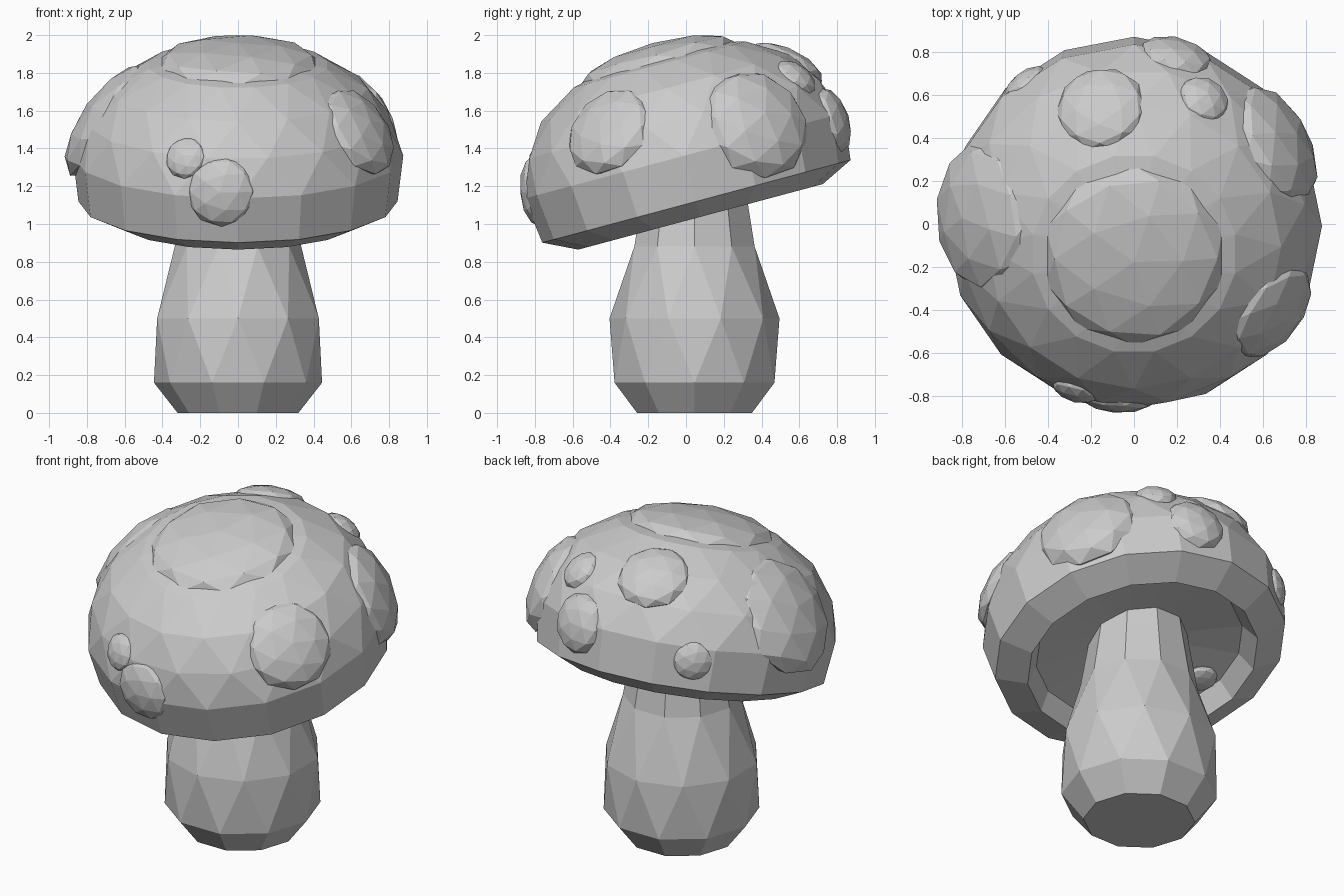
import bpy, bmesh, math
from mathutils import Vector, Matrix
from mathutils.bvhtree import BVHTree

if "Cube" in bpy.data.objects:
    bpy.data.objects.remove(bpy.data.objects["Cube"])


def make_object(name, bm, matrix):
    bmesh.ops.transform(bm, matrix=matrix, verts=bm.verts)
    bmesh.ops.recalc_face_normals(bm, faces=bm.faces)
    mesh = bpy.data.meshes.new(name)
    bm.to_mesh(mesh)
    obj = bpy.data.objects.new(name, mesh)
    bpy.context.collection.objects.link(obj)
    return obj


def lathe(profile, sides):
    """Profile of (radius, height, twist); a twist of 1 turns the ring half a
    step, giving triangular facets; radius 0 closes the shape with a point."""
    bm = bmesh.new()
    rings, offset = [], 0.0
    for r, h, twist in profile:
        offset += twist * 0.5
        if r == 0:
            rings.append(([bm.verts.new((0, 0, h))], twist))
            continue
        angles = [2 * math.pi * (i + offset) / sides for i in range(sides)]
        rings.append(([bm.verts.new((r * math.cos(a), r * math.sin(a), h))
                       for a in angles], twist))
    for (a, _), (b, twist) in zip(rings, rings[1:]):
        for i in range(sides):
            j = (i + 1) % sides
            if len(a) == 1:
                bm.faces.new((a[0], b[j], b[i]))
            elif len(b) == 1:
                bm.faces.new((a[i], a[j], b[0]))
            elif twist:
                bm.faces.new((a[i], a[j], b[i]))
                bm.faces.new((a[j], b[j], b[i]))
            else:
                bm.faces.new((a[i], a[j], b[j], b[i]))
    return bm


def flat_ball(name, matrix, radius, thick):
    bm = bmesh.new()
    bmesh.ops.create_icosphere(bm, subdivisions=2, radius=1)
    make_object(name, bm, matrix @ Matrix.Diagonal((radius, radius, thick, 1)))


# Stem: bulging, ten sided, tapering into the cap
stem = lathe([(0, 0, 0), (0.32, 0, 0), (0.445, 0.16, 0), (0.45, 0.50, 1),
              (0.335, 0.88, 1), (0.29, 1.15, 0), (0.27, 1.28, 0), (0, 1.30, 0)], 10)
make_object("stem", stem, Matrix.Translation((0, 0.045, 0)))

# Cap: faceted dome with a shallow hollow below, tipped towards the front
cap_matrix = Matrix.Translation((0, 0.055, 1.12)) @ Matrix.Rotation(math.radians(15), 4, 'X')
cap = lathe([(0, 0.10, 0), (0.30, 0.07, 0), (0.60, 0.03, 0),
             (0.67, -0.085, 0), (0.845, 0.0, 0), (0.875, 0.25, 0), (0.81, 0.45, 1),
             (0.685, 0.62, 1), (0.48, 0.75, 1), (0.22, 0.81, 1), (0, 0.825, 0)], 16)
make_object("cap", cap, cap_matrix)
cap_tree = BVHTree.FromBMesh(cap)
to_cap = cap_matrix.inverted()

# Raised spots: flattened balls seated on the cap surface
# (x, y, z, radius, half thickness, sink)
spots = {
    "top": (0, -0.16, 1.90, 0.435, 0.12, -0.075),
    "left": (-0.70, 0.04, 1.57, 0.36, 0.15, -0.115),
    "front_right": (0.65, -0.42, 1.51, 0.26, 0.11, -0.06),
    "back_right": (0.68, 0.38, 1.55, 0.31, 0.15, -0.09),
    "front_low": (-0.09, -0.82, 1.17, 0.19, 0.09, -0.05),
    "front_small": (-0.27, -0.76, 1.35, 0.115, 0.06, -0.02),
    "back_upper": (-0.15, 0.52, 1.83, 0.215, 0.09, -0.04),
    "back_small": (0.32, 0.57, 1.77, 0.125, 0.07, -0.02),
    "back_low": (0.20, 0.79, 1.56, 0.18, 0.09, -0.035),
    "back_left_rim": (-0.52, 0.67, 1.46, 0.12, 0.06, -0.02),
}
for name, (x, y, z, radius, thick, sink) in spots.items():
    hit = cap_tree.find_nearest(Vector((x, y, z)))[0]
    p = to_cap @ hit
    normal = Vector((p.x / 0.77, p.y / 0.77, (p.z - 0.2) / 0.40))
    normal = (cap_matrix.to_3x3() @ normal).normalized()
    turn = normal.to_track_quat('Z', 'Y').to_matrix().to_4x4()
    flat_ball("spot_" + name, Matrix.Translation(hit + normal * sink) @ turn, radius, thick)

# Small bump showing inside the hollow
flat_ball("underside_bump", cap_matrix @ Matrix.Translation((-0.5, -0.05, 0.04)), 0.10, 0.04)
